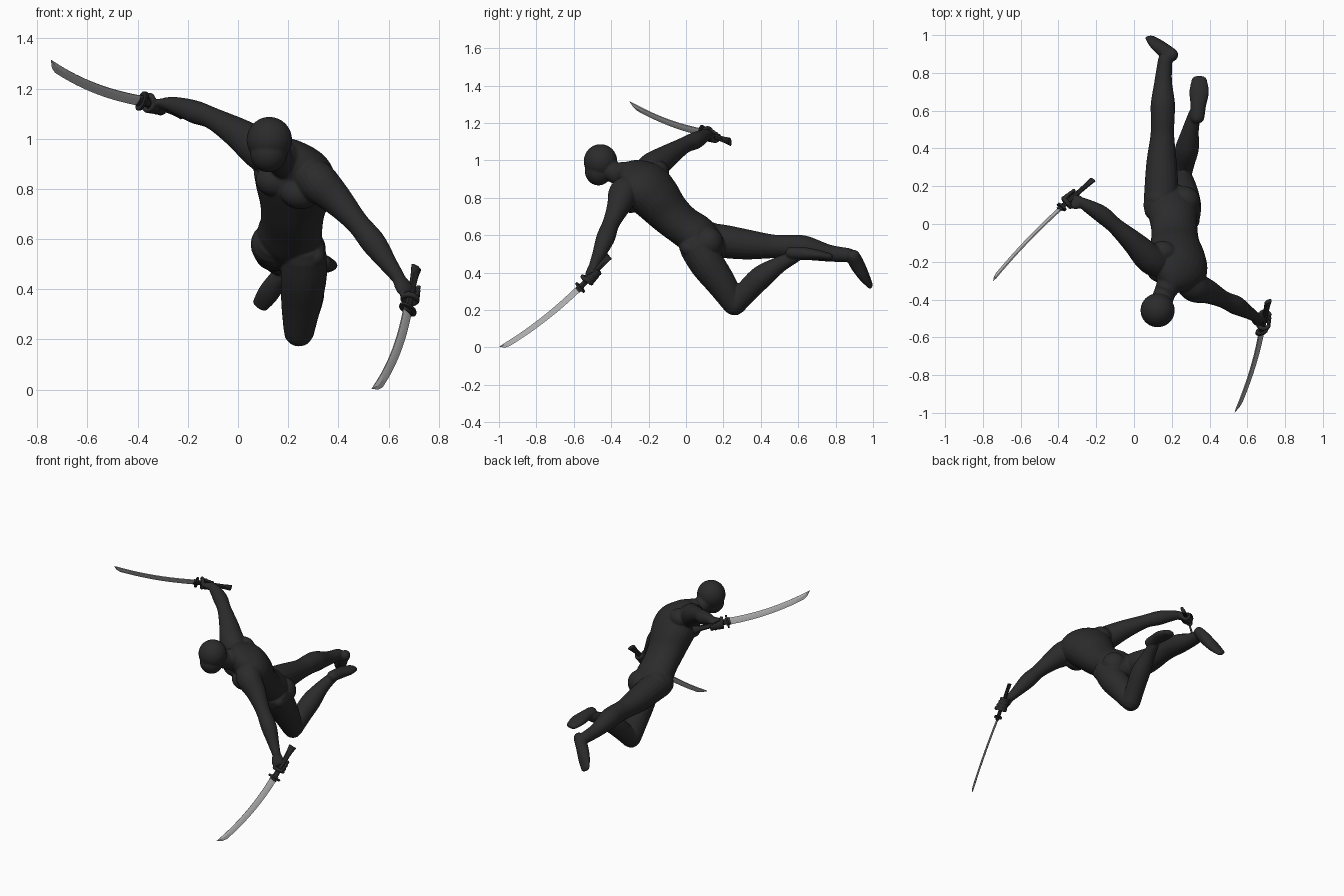
import bpy, bmesh, math
from mathutils import Vector as V, Matrix

if "Cube" in bpy.data.objects:
    bpy.data.objects.remove(bpy.data.objects["Cube"])


def material(name, c):
    m = bpy.data.materials.new(name)
    m.diffuse_color = (*c, 1)
    m.use_nodes = True
    m.node_tree.nodes["Principled BSDF"].inputs["Base Color"].default_value = m.diffuse_color
    return m


SUIT = material("charcoal suit", (0.024, 0.024, 0.025))
GRIP = material("black grip", (0.02, 0.02, 0.021))
STEEL = material("steel", (0.45, 0.45, 0.45))


def finish(bm, name, mat, angle=40):
    bmesh.ops.recalc_face_normals(bm, faces=bm.faces)
    me = bpy.data.meshes.new(name)
    bm.to_mesh(me)
    bm.free()
    me.materials.append(mat)
    ob = bpy.data.objects.new(name, me)
    bpy.context.collection.objects.link(ob)
    bpy.ops.object.select_all(action='DESELECT')
    bpy.context.view_layer.objects.active = ob
    ob.select_set(True)
    bpy.ops.object.shade_smooth_by_angle(angle=math.radians(angle))
    return ob


def spline(rows, steps):
    """Catmull-Rom through rows of numbers."""
    out, n = [], len(rows)
    for i in range(n - 1):
        p = [rows[max(0, min(n - 1, i + k))] for k in (-1, 0, 1, 2)]
        for s in range(steps):
            t = s / steps
            out.append([0.5 * (2 * b + (c - a) * t + (2 * a - 5 * b + 4 * c - d) * t * t
                               + (3 * b - a - 3 * c + d) * t ** 3) for a, b, c, d in zip(*p)])
    return out + [list(rows[-1])]


def loft(bm, rows, u=(1, 0, 0), u2=None, sides=20, steps=5, rounded=True):
    """Skin elliptical rings; each row is x, y, z, half width (along u), half depth."""
    rows = [r if len(r) == 5 else (*r, r[3]) for r in rows]
    pts = spline(rows, steps)
    n, rings = len(pts), []
    u, u2 = V(u), V(u2 or u)

    def ring(c, t, ax, w, d):
        x = (ax - t * ax.dot(t)).normalized()
        y = t.cross(x)
        return [bm.verts.new(c + x * w * math.cos(a) + y * d * math.sin(a))
                for a in (2 * math.pi * k / sides for k in range(sides))]

    for i, p in enumerate(pts):
        t = (V(pts[min(i + 1, n - 1)][:3]) - V(pts[max(i - 1, 0)][:3])).normalized()
        ax, c, w, d = u.lerp(u2, i / (n - 1)), V(p[:3]), p[3], p[4]
        caps = [(0, 1)]
        if rounded and i in (0, n - 1):
            e = [(min(w, d) * math.sin(a), math.cos(a)) for a in (0, 0.5, 0.95, 1.3, 1.5)]
            caps = e if i else [(-s, k) for s, k in reversed(e)]
        for s, k in caps:
            rings.append(ring(c + t * s, t, ax, w * k, d * k))
    for a, b in zip(rings, rings[1:]):
        for k in range(sides):
            j = (k + 1) % sides
            bm.faces.new((a[k], a[j], b[j], b[k]))
    bm.faces.new(rings[0])
    bm.faces.new(rings[-1])


def ball(bm, c, r):
    r = (r,) * 3 if isinstance(r, float) else r
    bmesh.ops.create_uvsphere(bm, u_segments=24, v_segments=16, radius=1,
                              matrix=Matrix.Translation(c) @ Matrix.Diagonal((*r, 1)))


body = bmesh.new()

# Torso, leaning forward and twisting from the hips to the shoulders
loft(body, [(.205, .13, .55, .11, .085), (.205, .06, .60, .132, .105), (.213, -.02, .655, .126, .103),
            (.218, -.095, .722, .132, .112), (.224, -.163, .802, .16, .126), (.224, -.225, .868, .172, .125),
            (.205, -.28, .912, .135, .092), (.18, -.33, .93, .065, .065)],
     u=(1, -.2, -.2), u2=(1, -.45, -.5), sides=28)
for c in ((.15, -.25, .835), (.25, -.295, .785)):            # chest muscles
    ball(body, c, (.08, .062, .066))
for c in ((.15, -.15, .94), (.27, -.2, .88)):                # shoulder blades
    ball(body, c, (.075, .06, .06))
for c in ((.14, .13, .585), (.265, .12, .56)):               # buttocks
    ball(body, c, (.085, .08, .085))

# Neck and head
loft(body, [(.195, -.28, .89, .065), (.165, -.36, .925, .058), (.14, -.42, .955, .058)])
ball(body, (.125, -.457, .995), (.091, .09, .092))
ball(body, (.122, -.468, .943), (.074, .073, .077))

# Arms
loft(body, [(.11, -.2, .94, .08), (.07, -.17, .972, .078), (0, -.1, 1.022, .062), (-.1, -.01, 1.08, .044),
            (-.17, .05, 1.106, .046), (-.24, .093, 1.13, .036), (-.285, .118, 1.14, .026)])
loft(body, [(.29, -.3, .85, .078), (.325, -.335, .82, .081), (.395, -.36, .755, .063), (.475, -.4, .665, .046),
            (.54, -.43, .585, .05), (.6, -.465, .5, .036), (.64, -.49, .445, .027)])

# Trailing straight leg
loft(body, [(.14, .09, .58, .09), (.145, .2, .567, .089), (.146, .33, .55, .08), (.15, .47, .54, .063),
            (.152, .56, .54, .063), (.153, .64, .532, .064), (.155, .76, .505, .046), (.165, .87, .493, .038)])
loft(body, [(.2, .895, .488, .034, .036), (.168, .912, .45, .038, .04), (.122, .95, .385, .043, .03),
            (.088, .984, .335, .034, .014)], u=V((-.115, .075, -.17)).cross(V((.2, .9, .3))))

# Bent leg: thigh, shin and upturned foot
loft(body, [(.265, .05, .54, .088), (.262, .11, .45, .092), (.252, .19, .34, .08), (.243, .252, .238, .062)])
loft(body, [(.243, .26, .232, .061), (.262, .33, .305, .061), (.282, .405, .378, .062), (.3, .5, .443, .044),
            (.322, .585, .487, .033)])
loft(body, [(.335, .565, .505, .038, .034), (.34, .63, .502, .042, .034), (.345, .7, .495, .052, .028),
            (.345, .765, .485, .04, .02)])

# Hip joints
ball(body, (.305, .015, .53), .042)
ball(body, (.115, .09, .615), .042)


def hand(wrist, guard, pommel, f, turn):
    """Palm with four fingers and a thumb closed around the grip."""
    guard, pommel, wrist = V(guard), V(pommel), V(wrist)
    a = (pommel - guard).normalized()
    c = guard.lerp(pommel, f)
    p = wrist - c
    p = (p - a * p.dot(a)).normalized()
    q = a.cross(p) * turn
    palm = c + p * .026
    loft(body, [(*wrist, .028, .024), (*wrist.lerp(palm, .5), .036, .024), (*palm, .04, .02)], u=a)

    def curl(off, r, start, end, rad):
        rows = []
        for k in range(6):
            t = math.radians(start + (end - start) * k / 5)
            rows.append((*(c + a * off + (p * math.cos(t) + q * math.sin(t)) * r), rad))
        loft(body, rows, u=a, sides=10, steps=2)

    for k in range(4):
        curl(-.034 + .023 * k, .031 - .002 * k, 0, 235 - 12 * k, .0108)
    curl(-.04, .031, -10, -130, .012)


SWORDS = {  # guard, pommel, tip, bow direction
    "raised_sword": ((-.383, .09, 1.15), (-.217, .235, 1.10), (-.745, -.302, 1.315), (-.4, .1, -.7)),
    "lowered_sword": ((.677, -.566, .32), (.71, -.41, .487), (.533, -.997, .004), (.6, .25, -.6)),
}
hand((-.275, .112, 1.136), *SWORDS["raised_sword"][:2], .32, 1)
hand((.642, -.49, .44), *SWORDS["lowered_sword"][:2], .4, -1)

# Melt the figure into one smooth skin
fig = finish(body, "body", SUIT)
m = fig.modifiers.new("Skin", 'REMESH')
m.mode, m.voxel_size, m.use_smooth_shade = 'VOXEL', .005, True
m = fig.modifiers.new("Soften", 'SMOOTH')
m.factor, m.iterations = .5, 5

# Curved swords
for name, (g, pm, tip, b) in SWORDS.items():
    g, pm, tip, b = V(g), V(pm), V(tip), V(b)
    d = (tip - g).normalized()
    b = (b - d * b.dot(d)).normalized()
    s = d.cross(b)

    bm = bmesh.new()                                         # blade
    rings, N = [], 20
    for i in range(N + 1):
        t = i / N
        w = .022 - .005 * t
        spine = g.lerp(tip, t) + b * (.022 * 4 * t * (1 - t) - w * (1 - t))
        edge = 2 * w if i < N - 1 else (1.5 * w if i < N else .002)
        th = .006 if i < N else .001
        rings.append([bm.verts.new(spine + b * x + s * y) for x, y in
                      ((0, th * .6), (edge * .4, th), (edge, 0), (edge * .4, -th), (0, -th * .6))])
    for r0, r1 in zip(rings, rings[1:]):
        for k in range(5):
            j = (k + 1) % 5
            bm.faces.new((r0[k], r0[j], r1[j], r1[k]))
    bm.faces.new(rings[0])
    bm.faces.new(rings[-1])
    finish(bm, name + "_blade", STEEL, 25)

    a = (pm - g).normalized()
    bm = bmesh.new()                                         # guard plate and collar
    loft(bm, [(*(g - a * .006), .042, .024), (*(g + a * .006), .042, .024)], u=b, sides=12, steps=1, rounded=False)
    loft(bm, [(*(g - a * .02), .024, .011), (*(g + a * .012), .024, .011)], u=b, sides=8, steps=1, rounded=False)
    finish(bm, name + "_guard", GRIP)

    bm = bmesh.new()                                         # grip flaring to the pommel
    loft(bm, [(*g, .018, .012), (*g.lerp(pm, .5), .016, .012), (*g.lerp(pm, .8), .019, .012),
              (*pm, .026, .012)], u=b, sides=8, steps=3, rounded=False)
    finish(bm, name + "_grip", GRIP)
